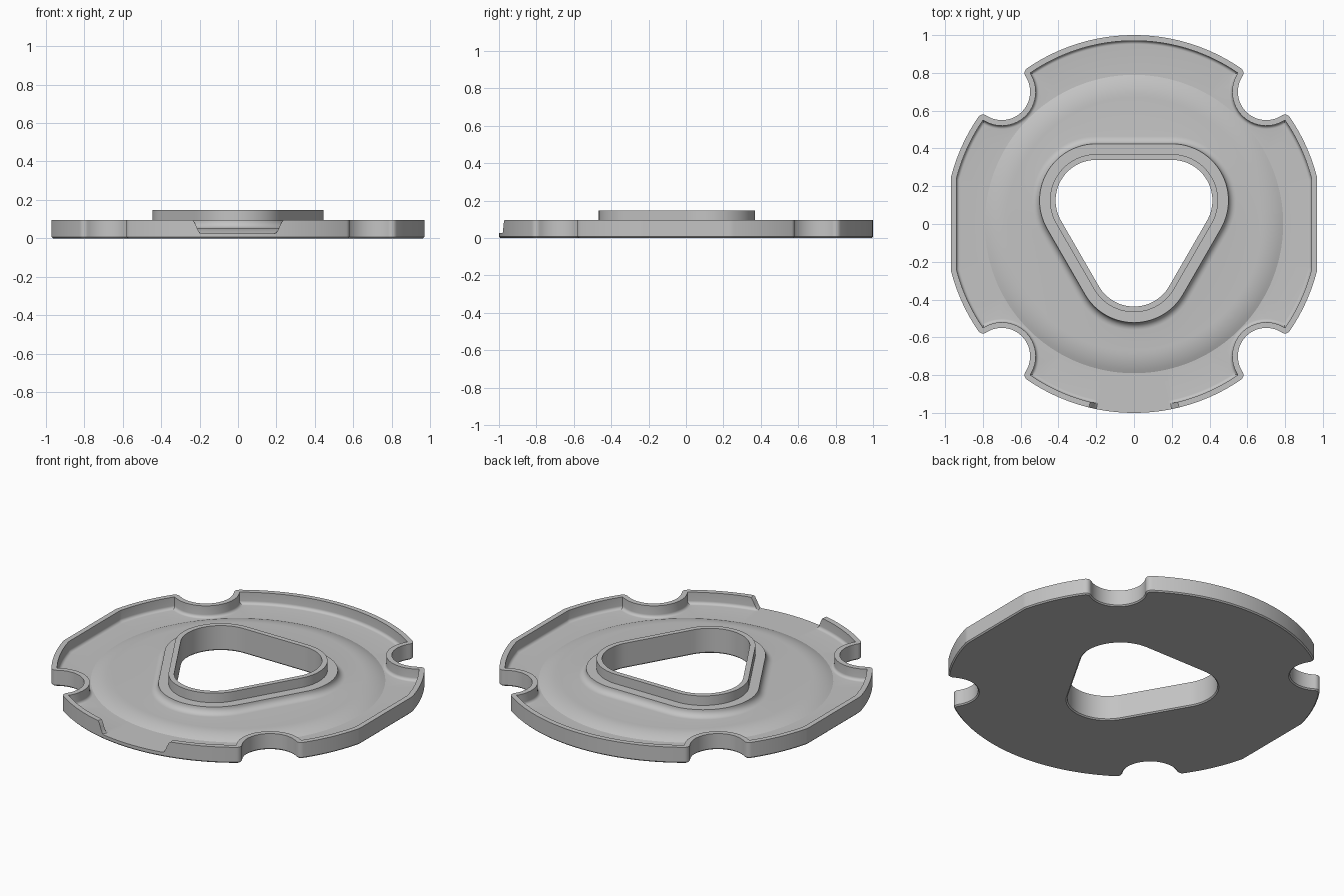
import bpy, bmesh
from math import sin, cos, pi, atan2, acos, hypot, radians

cube = bpy.data.objects.get("Cube")
if cube:
    bpy.data.objects.remove(cube, do_unlink=True)

FLOOR, RIM, DECK, LEDGE, TOP = 0.026, 0.095, 0.052, 0.092, 0.148
WALL, FILLET, CHAMFER = 0.03, 0.018, 0.007
DOME_R = 0.79


def spread(a, b, n):
    return [a + (b - a) * i / n for i in range(n + 1)]


def outline(o):
    """Disc with four round notches and two flat sides, grown by o."""
    inset = min(o, 0)
    big, notch, dist = 0.97 + inset, 0.18 - inset, 0.99
    phi = acos((big**2 + dist**2 - notch**2) / (2 * big * dist))
    tx, ty = big * cos(phi), big * sin(phi)
    delta = atan2(ty, dist - tx)
    grow = max(o, 0)
    pts = []
    for k in range(4):
        a = pi / 4 + k * pi / 2
        local = [(tx + grow * cos(t), -ty + grow * sin(t)) for t in spread(-phi, delta, 8)]
        local += [(dist + (notch - grow) * cos(t), (notch - grow) * sin(t))
                  for t in spread(pi + delta, pi - delta, 36)]
        local += [(tx + grow * cos(t), ty + grow * sin(t)) for t in spread(-delta, phi, 8)]
        pts += [(x * cos(a) - y * sin(a), x * sin(a) + y * cos(a)) for x, y in local]
        for t in spread(a + phi, a + pi / 2 - phi, 120):
            r = min(0.97 + o, (0.94 + o) / max(abs(cos(t)), 0.01))
            pts.append((r * cos(t), r * sin(t)))
    return pts


def rounded_triangle(o):
    """Rounded triangle pointing to the front, grown by o."""
    pts, r = [], 0.215 + o
    for k in range(3):
        a = -pi / 2 + k * 2 * pi / 3
        cx, cy = 0.231 * cos(a), 0.009 + 0.231 * sin(a)
        pts += [(cx + r * cos(t), cy + r * sin(t)) for t in spread(a - pi / 3, a + pi / 3, 28)]
        # points along the straight side to the next corner
        b = a + 2 * pi / 3
        t = a + pi / 3
        x0, y0 = pts[-1]
        x1, y1 = 0.231 * cos(b) + r * cos(t), 0.009 + 0.231 * sin(b) + r * sin(t)
        pts += [(x0 + (x1 - x0) * f, y0 + (y1 - y0) * f) for f in spread(0, 1, 14)[1:-1]]
    return pts


def circle(r):
    return [(r * x / hypot(x, y), r * y / hypot(x, y)) for x, y in rounded_triangle(0)]


def gap_height(x, y):
    """Height limit that opens the rim at the front."""
    if y > -0.8:
        return 1.0
    f = min(max((abs(x) - 0.195) / 0.042, 0), 1)
    return FLOOR + (RIM - FLOOR) * f * f * (3 - 2 * f)


def loft(bm, rings):
    loops = [[bm.verts.new(p) for p in ring] for ring in rings]
    for a, b in zip(loops, loops[1:]):
        for i in range(len(a)):
            j = (i + 1) % len(a)
            bm.faces.new((a[i], a[j], b[j], b[i]))


bm = bmesh.new()

# rim: floor fillet, wall, flat top, outer side, bottom chamfer
profile = [(-FILLET + FILLET * sin(t), FLOOR + FILLET - FILLET * cos(t))
           for t in spread(0, pi / 2, 6)]
profile += [(0, RIM), (WALL, RIM), (WALL, CHAMFER), (WALL - CHAMFER, 0)]
loft(bm, [[(x, y, min(z, gap_height(x, y))) for x, y in outline(o)] for o, z in profile])

# hub: hole, collar, ledge and fillet down to the deck
f = LEDGE - DECK
profile = [(CHAMFER, 0), (0, CHAMFER), (0, TOP), (0.03, TOP), (0.03, LEDGE)]
profile += [(0.085 + f - f * cos(t), LEDGE - f * sin(t)) for t in spread(0, pi / 2, 6)]
rings = [[(x, y, z) for x, y in rounded_triangle(o)] for o, z in profile]

# raised deck with a curved edge
bend = radians(25)
R = (DECK - FLOOR) / (1 - cos(bend))
for t in spread(0, bend, 6):
    z = DECK - R * (1 - cos(t))
    rings.append([(x, y, z) for x, y in circle(DOME_R - R * (sin(bend) - sin(t)))])
loft(bm, rings)

# flat floor around the deck, and the underside
bmesh.ops.remove_doubles(bm, verts=bm.verts[:], dist=0.0001)
for level in (FLOOR, 0):
    edges = [e for e in bm.edges if e.is_boundary
             and all(abs(v.co.z - level) < 0.001 for v in e.verts)]
    bmesh.ops.triangle_fill(bm, edges=edges, use_beauty=True, use_dissolve=False)
bmesh.ops.recalc_face_normals(bm, faces=bm.faces[:])

mesh = bpy.data.meshes.new("notched_tray")
bm.to_mesh(mesh)
bm.free()
tray = bpy.data.objects.new("notched_tray", mesh)
bpy.context.collection.objects.link(tray)

grey = bpy.data.materials.new("plain_grey")
grey.use_nodes = True
colour = (0.55, 0.55, 0.55, 1)
grey.diffuse_color = colour
grey.node_tree.nodes["Principled BSDF"].inputs["Base Color"].default_value = colour
mesh.materials.append(grey)

bpy.context.view_layer.objects.active = tray
tray.select_set(True)
bpy.ops.object.shade_smooth_by_angle(angle=radians(20))
